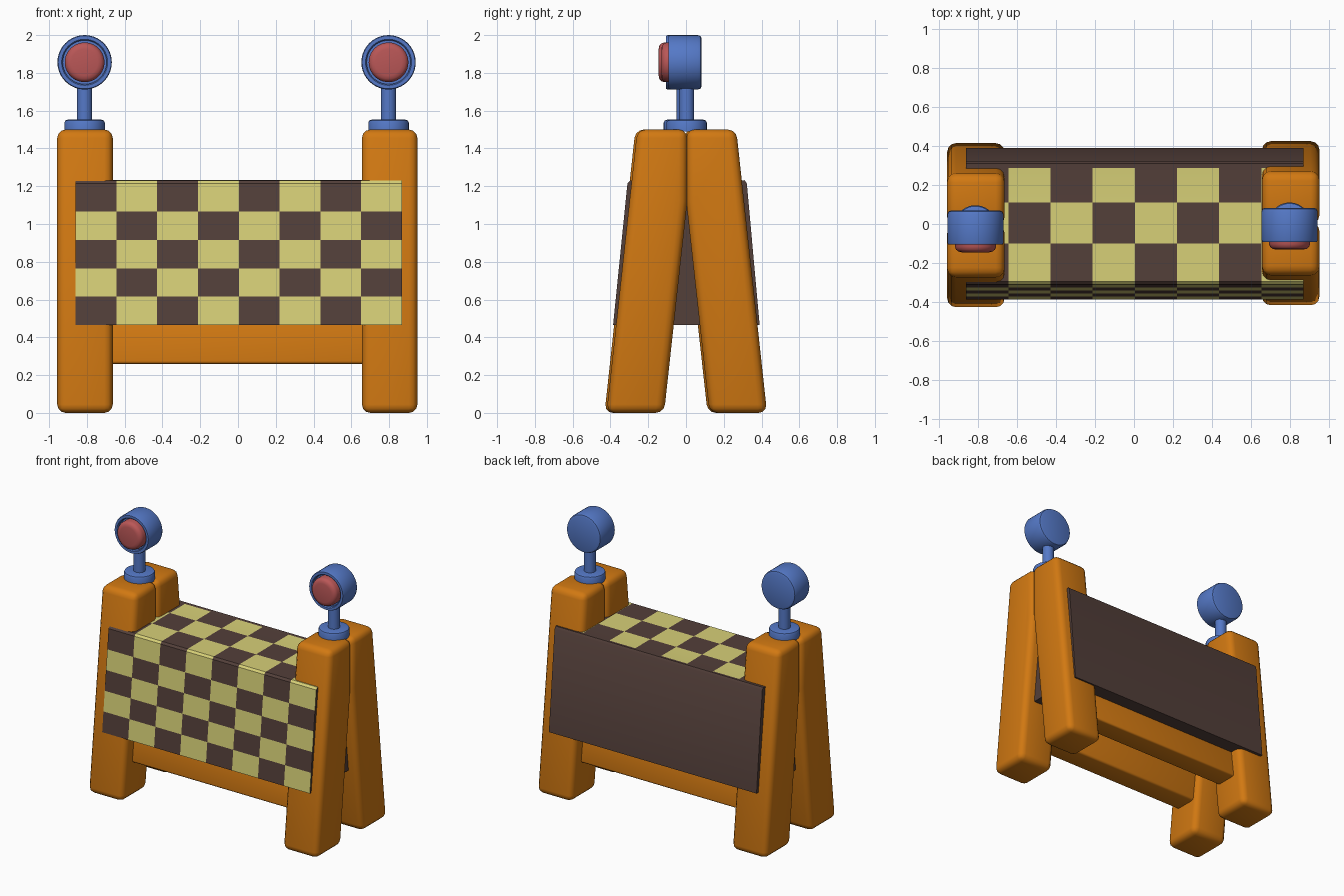
import bpy, bmesh, math
from mathutils import Matrix

cube = bpy.data.objects.get("Cube")
if cube:
    bpy.data.objects.remove(cube, do_unlink=True)


def material(name, rgb):
    m = bpy.data.materials.new(name)
    m.use_nodes = True
    m.diffuse_color = (*rgb, 1)
    m.node_tree.nodes["Principled BSDF"].inputs["Base Color"].default_value = (*rgb, 1)
    return m


ORANGE = material("orange", (0.64, 0.19, 0.006))
DARK = material("dark_brown", (0.087, 0.05, 0.042))
YELLOW = material("pale_yellow", (0.68, 0.63, 0.185))
BLUE = material("blue", (0.09, 0.19, 0.57))
RED = material("red", (0.49, 0.095, 0.095))


def finish(name, bm, mats, bevel=0, segments=3):
    bmesh.ops.recalc_face_normals(bm, faces=bm.faces)
    me = bpy.data.meshes.new(name)
    bm.to_mesh(me)
    bm.free()
    ob = bpy.data.objects.new(name, me)
    bpy.context.collection.objects.link(ob)
    for m in mats:
        me.materials.append(m)
    bpy.ops.object.select_all(action="DESELECT")
    ob.select_set(True)
    bpy.context.view_layer.objects.active = ob
    if bevel:
        mod = ob.modifiers.new("rounding", "BEVEL")
        mod.width = bevel
        mod.segments = segments
        mod.limit_method = "ANGLE"
        mod.angle_limit = math.radians(20)
        bpy.ops.object.modifier_apply(modifier=mod.name)
    bpy.ops.object.shade_smooth_by_angle(angle=math.radians(35))
    return ob


def prism(name, profile, x0, x1, mat, bevel):
    """Extrude a (y, z) profile along x."""
    bm = bmesh.new()
    face = bm.faces.new([bm.verts.new((x0, y, z)) for y, z in profile])
    new = bmesh.ops.extrude_face_region(bm, geom=[face])["geom"]
    bmesh.ops.translate(bm, vec=(x1 - x0, 0, 0),
                        verts=[v for v in new if isinstance(v, bmesh.types.BMVert)])
    return finish(name, bm, [mat], bevel)


def lathe(name, profile, centre, mat, facing_front=False):
    """Spin a (radius, height) profile about z, or about the front axis."""
    bm = bmesh.new()
    verts = [bm.verts.new((r, 0, h)) for r, h in profile]
    edges = [bm.edges.new(p) for p in zip(verts, verts[1:])]
    bmesh.ops.spin(bm, geom=verts + edges, cent=(0, 0, 0), axis=(0, 0, 1),
                   angle=math.tau, steps=40)
    bmesh.ops.remove_doubles(bm, verts=bm.verts, dist=1e-4)
    if facing_front:
        bm.transform(Matrix.Rotation(math.pi / 2, 4, "X"))
    bmesh.ops.translate(bm, vec=centre, verts=bm.verts)
    return finish(name, bm, [mat])


# Splayed legs, with the two of each side meeting at the top
LEG = [(-0.425, 0), (-0.12, 0), (0.003, 1.12), (0.003, 1.5), (-0.262, 1.5)]
SIDES = [("right", -0.81, -0.006), ("left", 0.803, 0.004)]
for side, x, dy in SIDES:
    for end, s in (("front", 1), ("back", -1)):
        prism(f"{end}_{side}_leg", [(s * y + dy, z) for y, z in LEG],
              x - 0.147, x + 0.147, ORANGE, 0.045)

# Lower rails between the legs
RAIL = [(-0.31, 0.26), (-0.14, 0.26), (-0.11, 0.5), (-0.28, 0.5)]
for end, s in (("front", 1), ("back", -1)):
    prism(f"{end}_rail", [(s * y, z) for y, z in RAIL], -0.7, 0.7, ORANGE, 0.015)

# Chequered board: a cross-section swept along x in columns
COLS, ROWS = 8, 5
section = [(-0.386 + 0.076 * i / ROWS, 0.465 + 0.75 * i / ROWS) for i in range(ROWS + 1)]
section += [(-0.295, 1.23), (-0.1, 1.23), (0.11, 1.23), (0.288, 1.23),
            (0.31, 1.232), (0.322, 1.215), (0.39, 0.465)]
# Alternation of each strip around the section; None is plain dark
parity = [0, 1, 0, 1, 0, 0, 0, 1, 0, None, None, None]
bm = bmesh.new()
rings = [[bm.verts.new((-0.86 + 1.728 * c / COLS, y, z)) for y, z in section]
         for c in range(COLS + 1)]
for c in range(COLS):
    a, b = rings[c], rings[c + 1]
    for i, p in enumerate(parity):
        f = bm.faces.new((a[i], a[i + 1], b[i + 1], b[i]))
        f.material_index = 1 if p is not None and (c + p) % 2 else 0
    bm.faces.new((a[-1], a[0], b[0], b[-1]))
bm.faces.new(rings[0])
bm.faces.new(rings[-1])
finish("chequered_board", bm, [DARK, YELLOW])

# Warning lamps on both sides
BASE = [(0, 1.49), (0.107, 1.49), (0.107, 1.537), (0.102, 1.548), (0.09, 1.552), (0, 1.552)]
POST = [(0, 1.54), (0.04, 1.54), (0.04, 1.74), (0, 1.74)]
HOUSING = [(0, -0.08), (0.125, -0.08), (0.138, -0.075), (0.144, -0.06), (0.144, 0.085),
           (0.14, 0.095), (0.122, 0.095), (0.116, 0.088), (0.116, 0.06), (0, 0.06)]
LENS = [(0, 0.05), (0.105, 0.05), (0.105, 0.105), (0.1, 0.12), (0.088, 0.13), (0.07, 0.134),
        (0, 0.134)]
for side, x, dy in (("right", -0.812, -0.011), ("left", 0.797, 0.003)):
    lathe(f"{side}_lamp_base", BASE, (x, dy, 0), BLUE)
    lathe(f"{side}_lamp_post", POST, (x, dy, 0), BLUE)
    lathe(f"{side}_lamp_housing", HOUSING, (x, dy, 1.856), BLUE, True)
    lathe(f"{side}_lamp_lens", LENS, (x, dy, 1.856), RED, True)
